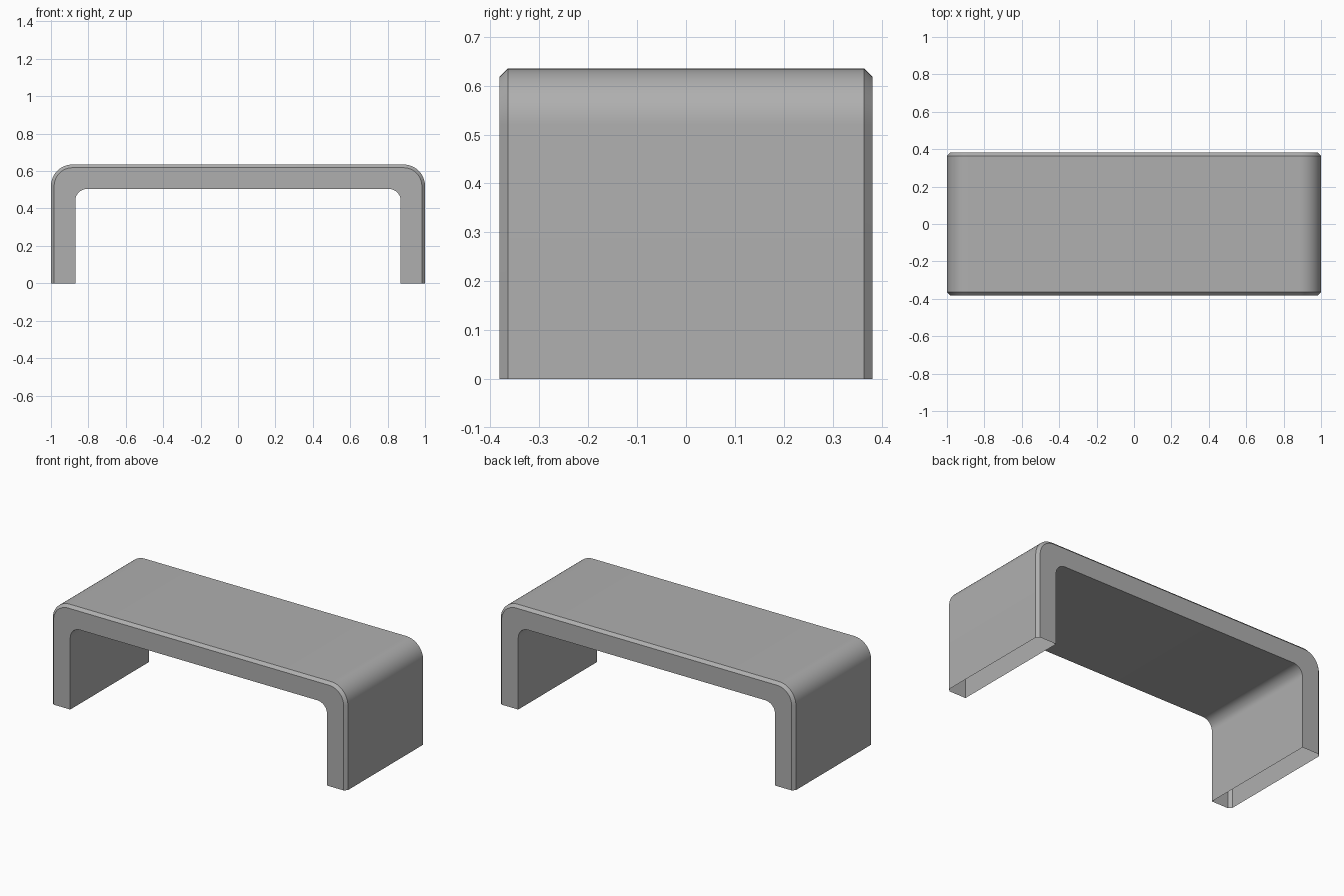
import bpy, bmesh, math

if "Cube" in bpy.data.objects:
    bpy.data.objects.remove(bpy.data.objects["Cube"])

SEG = 12          # segments per rounded corner
W, H = 1.0, 0.635  # outer half width and height
D, T, C = 0.3815, 0.13, 0.017  # half depth, wall thickness, chamfer


def arch(inset, radius):
    """Upside-down U profile (x, z), inset from the outer outline."""
    w, h = W - inset, H - inset
    half = [(-w, 0.0)]
    for i in range(SEG + 1):
        a = math.pi - math.pi / 2 * i / SEG
        half.append((-w + radius + radius * math.cos(a),
                     h - radius + radius * math.sin(a)))
    return half + [(-x, z) for x, z in reversed(half)]


outer = arch(0.0, 0.115)
rim = arch(C, 0.115 - C)
inner = arch(T, 0.065)

# Rails around the hollow wall: inner, front rim, chamfer, back chamfer, back rim, inner
rails = [(inner, -D), (rim, -D), (outer, -D + C),
         (outer, D - C), (rim, D), (inner, D)]

bm = bmesh.new()
rows = [[bm.verts.new((x, y, z)) for x, z in profile] for profile, y in rails]

# Skin between neighbouring rails; the feet stay open underneath
for k, a in enumerate(rows):
    b = rows[(k + 1) % len(rows)]
    for i in range(len(a) - 1):
        bm.faces.new((a[i], a[i + 1], b[i + 1], b[i]))
bmesh.ops.recalc_face_normals(bm, faces=bm.faces)
# Make sure the top faces upwards
if max(bm.faces, key=lambda f: f.calc_center_median().z).normal.z < 0:
    bmesh.ops.reverse_faces(bm, faces=bm.faces)

mesh = bpy.data.meshes.new("bench_shell")
bm.to_mesh(mesh)
bm.free()
shell = bpy.data.objects.new("bench_shell", mesh)
bpy.context.collection.objects.link(shell)

# Darker grey finish
grey = bpy.data.materials.new("dark_grey")
grey.diffuse_color = (0.43, 0.43, 0.43, 1.0)
grey.use_nodes = True
grey.node_tree.nodes["Principled BSDF"].inputs["Base Color"].default_value = grey.diffuse_color
mesh.materials.append(grey)

# Smooth corners, crisp chamfers
bpy.context.view_layer.objects.active = shell
shell.select_set(True)
bpy.ops.object.shade_smooth_by_angle(angle=math.radians(30))
